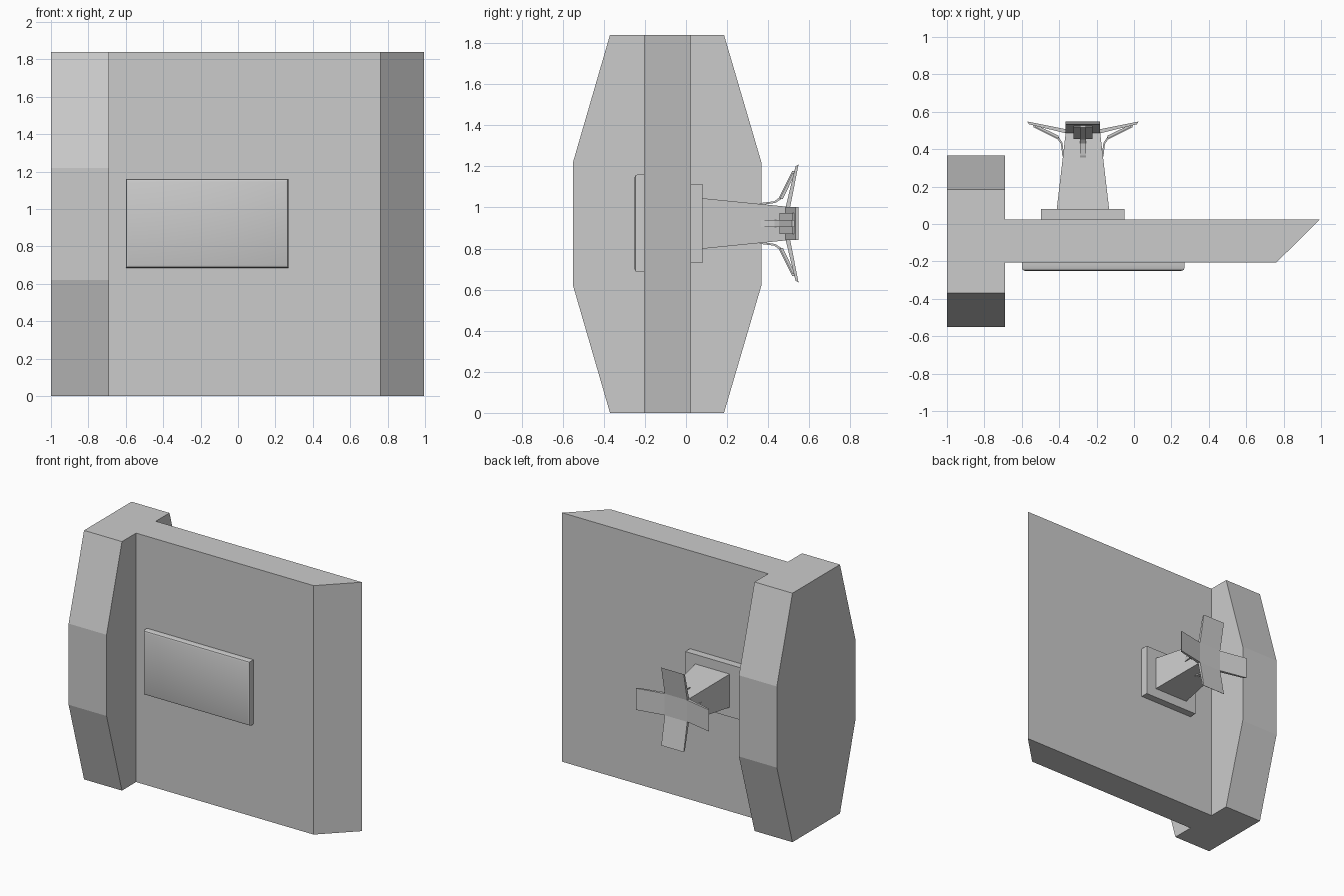
import bpy, bmesh
from math import radians
from mathutils import Vector

if "Cube" in bpy.data.objects:
    bpy.data.objects.remove(bpy.data.objects["Cube"])


def make_object(name, verts, faces):
    mesh = bpy.data.meshes.new(name)
    mesh.from_pydata(verts, [], faces)
    bm = bmesh.new()
    bm.from_mesh(mesh)
    bmesh.ops.recalc_face_normals(bm, faces=bm.faces)
    bm.to_mesh(mesh)
    bm.free()
    obj = bpy.data.objects.new(name, mesh)
    bpy.context.collection.objects.link(obj)
    return obj


def loft(name, a, b):
    """Solid between two matching outlines."""
    n = len(a)
    sides = [(i, (i + 1) % n, n + (i + 1) % n, n + i) for i in range(n)]
    return make_object(name, a + b, [tuple(range(n)), tuple(range(n, 2 * n))] + sides)


def rect(cx, cz, hx, hz, y):
    return [(cx + sx * hx, y, cz + sz * hz)
            for sx, sz in ((-1, -1), (1, -1), (1, 1), (-1, 1))]


# Main slab with a slanted free edge
slab = [(-0.69, -0.205), (0.762, -0.205), (0.995, 0.025), (-0.69, 0.025)]
loft("slab", [(x, y, 0) for x, y in slab], [(x, y, 1.84) for x, y in slab])

# Tapered end cap
cap = [(-0.37, 0), (0.185, 0), (0.367, 0.62), (0.367, 1.22),
       (0.185, 1.84), (-0.37, 1.84), (-0.55, 1.22), (-0.55, 0.62)]
loft("end_cap", [(-1, y, z) for y, z in cap], [(-0.69, y, z) for y, z in cap])

# Front panel with softened front edges
panel = loft("front_panel", rect(-0.165, 0.923, 0.435, 0.238, -0.205),
             rect(-0.165, 0.923, 0.435, 0.238, -0.25))
bm = bmesh.new()
bm.from_mesh(panel.data)
front = [e for e in bm.edges if all(v.co.y < -0.24 for v in e.verts)]
bmesh.ops.bevel(bm, geom=front, offset=0.015, segments=2, profile=0.5, affect='EDGES')
bm.to_mesh(panel.data)
bm.free()
bpy.context.view_layer.objects.active = panel
panel.select_set(True)
bpy.ops.object.shade_smooth_by_angle(angle=radians(30))

# Rear mounting plate and tapered stalk
CX, CZ = -0.273, 0.922
loft("mount_plate", rect(CX, CZ, 0.223, 0.193, 0.025), rect(CX, CZ, 0.223, 0.193, 0.08))
loft("stalk", rect(CX, CZ, 0.14, 0.123, 0.08), rect(CX, CZ, 0.092, 0.082, 0.49))

# Hub of the cross-shaped head
HX, HZ = 0.092, 0.08
loft("head_hub", rect(CX, CZ, HX, HZ, 0.485), rect(CX, CZ, HX, HZ, 0.507))


def radial(name, profile, half_width, direction):
    """Extrude an (outward, y) profile sideways, facing one of four directions."""
    out = Vector(direction)
    side = Vector((out.z, 0, out.x))
    base = Vector((CX, 0, CZ))
    ring = [[tuple(base + out * r + Vector((0, y, 0)) + side * s * half_width)
             for r, y in profile] for s in (-1, 1)]
    return loft(name, *ring)


# Four arms, each with a rear pad and a bent brace to the stalk
for label, d in (("right", (1, 0, 0)), ("left", (-1, 0, 0)),
                 ("upper", (0, 0, 1)), ("lower", (0, 0, -1))):
    horizontal = d[0] != 0
    root, tip, half = (HX, 0.298, HZ) if horizontal else (HZ, 0.288, HX)
    k = 0 if horizontal else -0.01
    radial("arm_" + label, [(root, 0.485), (tip - 0.01, 0.533),
                            (tip, 0.548), (root, 0.507)], half, d)
    radial("pad_" + label, [(0.13 + k, 0.455), (0.255 + k, 0.518),
                            (0.255 + k, 0.532), (0.13 + k, 0.472)], 0.05, d)
    radial("brace_" + label, [(0.10 + k, 0.345), (0.11 + k, 0.365), (0.118 + k, 0.43),
                              (0.135 + k, 0.452), (0.265 + k, 0.517), (0.265 + k, 0.53),
                              (0.13 + k, 0.465), (0.11 + k, 0.435), (0.10 + k, 0.365)],
           0.016, d)
